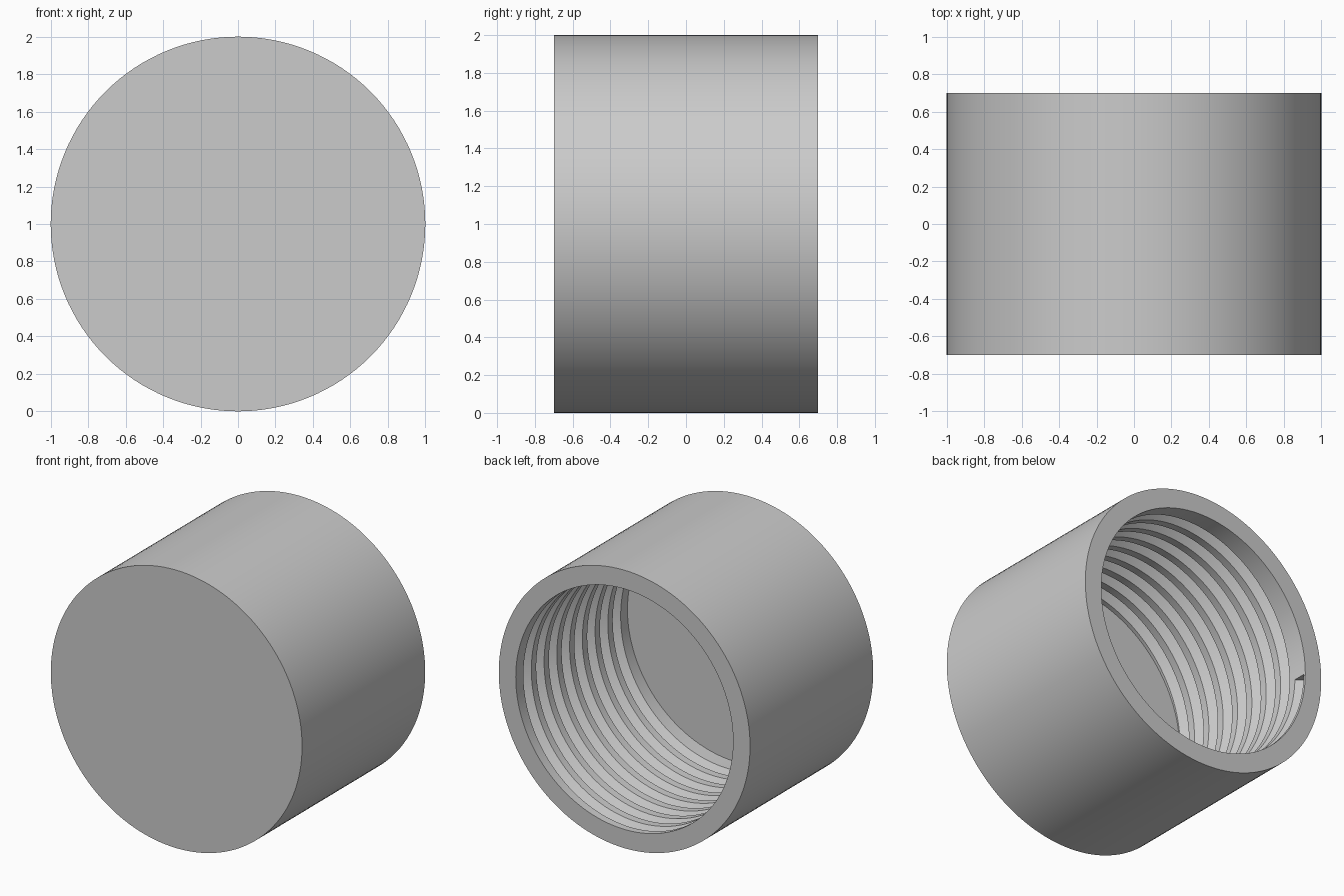
import bpy, bmesh, math

cube = bpy.data.objects.get("Cube")
if cube:
    bpy.data.objects.remove(cube, do_unlink=True)

SEGMENTS = 128
OUTER, BORE, ROOT = 1.0, 0.865, 0.93    # outer wall, bore and thread root radii
HALF_LENGTH, BORE_DEPTH = 0.7, 1.27
PITCH, TURNS = 0.145, 8
START, HALF_GROOVE = 0.06, 0.045        # first groove centre below the rim


def profile(turn):
    """Radius and y of the wall section at a fraction of one turn."""
    points = [(OUTER, -HALF_LENGTH), (OUTER, HALF_LENGTH), (BORE, HALF_LENGTH)]
    for k in range(TURNS):
        y = HALF_LENGTH - START - PITCH * (k + turn)
        points += [(BORE, y + HALF_GROOVE), (ROOT, y), (BORE, y - HALF_GROOVE)]
    return points + [(BORE, HALF_LENGTH - BORE_DEPTH)]


bm = bmesh.new()

# Wall sections, following the helix around the axis
columns = []
for i in range(SEGMENTS + 1):
    turn = i / SEGMENTS
    a = math.tau * (i % SEGMENTS) / SEGMENTS
    columns.append([bm.verts.new((-r * math.cos(a), y, 1 - r * math.sin(a)))
                    for r, y in profile(turn)])

for left, right in zip(columns, columns[1:]):
    for j in range(len(left) - 1):
        bm.faces.new((left[j], left[j + 1], right[j + 1], right[j]))

# Closed front end and inner floor
for row in (0, -1):
    bm.faces.new([column[row] for column in columns[:-1]])

# Triangular ends of the thread groove
bm.faces.new(columns[0][3:6])
bm.faces.new(columns[-1][-4:-1])

bmesh.ops.remove_doubles(bm, verts=bm.verts, dist=0.0001)
bmesh.ops.recalc_face_normals(bm, faces=bm.faces)

mesh = bpy.data.meshes.new("threaded_cap")
bm.to_mesh(mesh)
bm.free()
cap = bpy.data.objects.new("threaded_cap", mesh)
bpy.context.collection.objects.link(cap)

# Plain grey material
grey = bpy.data.materials.new("light_grey")
grey.use_nodes = True
color = (0.6, 0.6, 0.6, 1)
grey.diffuse_color = color
grey.node_tree.nodes["Principled BSDF"].inputs["Base Color"].default_value = color
mesh.materials.append(grey)

bpy.ops.object.select_all(action='DESELECT')
cap.select_set(True)
bpy.context.view_layer.objects.active = cap
bpy.ops.object.shade_smooth_by_angle(angle=math.radians(30))
